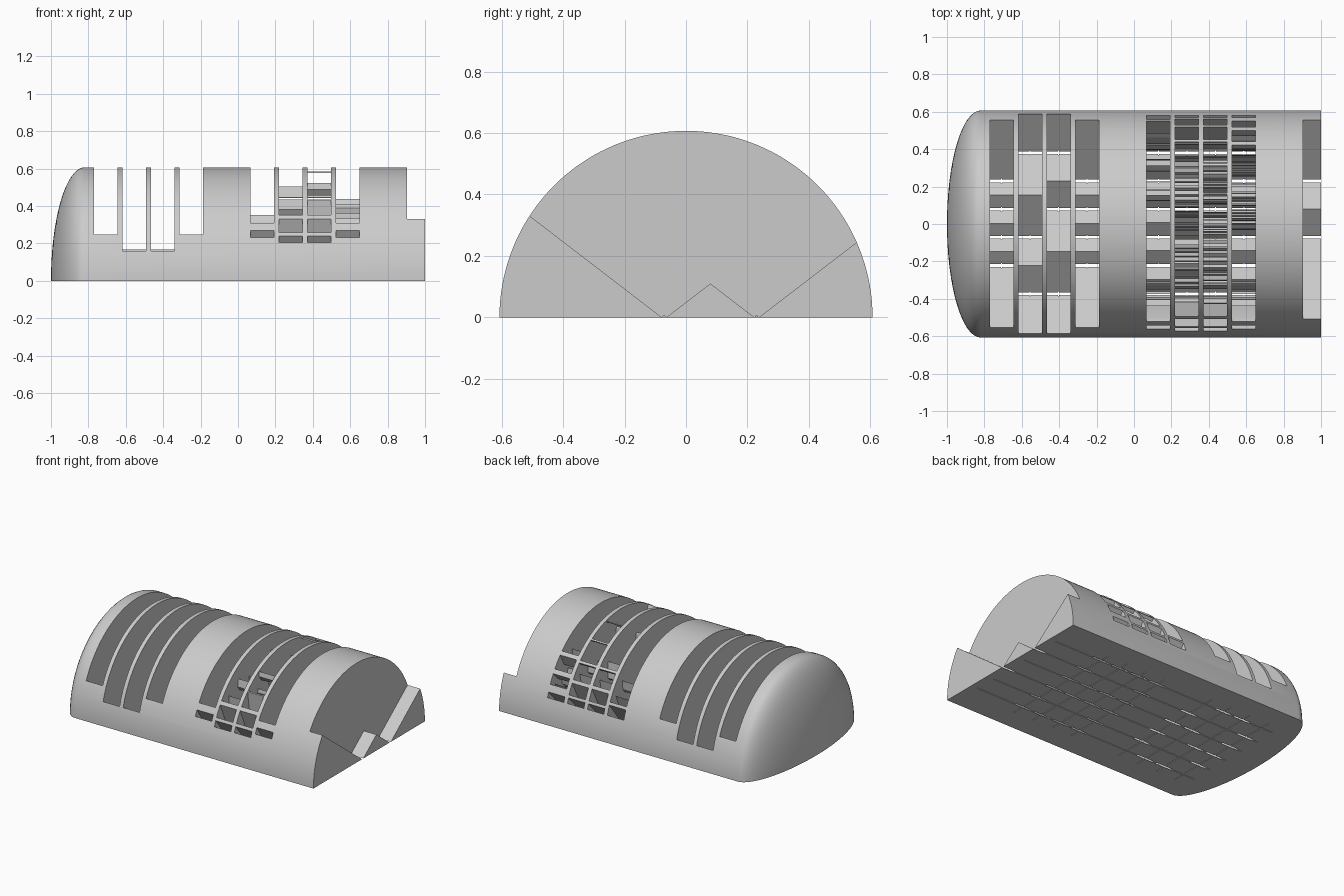
import bpy, bmesh, math

cube = bpy.data.objects.get("Cube")
if cube:
    bpy.data.objects.remove(cube, do_unlink=True)

RADIUS, DOME, SEGS = 0.607, 0.18, 72
PITCH, SLOT = 0.1522, 0.125      # column spacing and slot width
ROW_STEP, SLIT = 0.1505, 0.007   # row spacing and half width of the floor slits

# Pixel patterns, top row first
ZERO = ["0110", "1001", "1011", "1101", "1001", "0110"]
TWO = ["0110", "1001", "0001", "0110", "1000", "1111"]
FOUR = ["1001", "1001", "1111", "0001", "0001", "0001"]

grey = bpy.data.materials.new("light_grey")
grey.use_nodes = True
grey.diffuse_color = (0.6, 0.6, 0.6, 1)
grey.node_tree.nodes["Principled BSDF"].inputs["Base Color"].default_value = (0.6, 0.6, 0.6, 1)


def make_object(name, bm):
    bmesh.ops.recalc_face_normals(bm, faces=bm.faces)
    mesh = bpy.data.meshes.new(name)
    bm.to_mesh(mesh)
    bm.free()
    mesh.materials.append(grey)
    obj = bpy.data.objects.new(name, mesh)
    bpy.context.collection.objects.link(obj)
    return obj


def make_body():
    """Half cylinder with a rounded end at -x and a flat end at +x."""
    bm = bmesh.new()
    steps = 16
    profile = [(1.0, RADIUS)]
    for i in range(steps):
        a = math.pi / 2 * i / steps
        profile.append((-1 + DOME - DOME * math.sin(a), RADIUS * math.cos(a)))
    rings = []
    for x, r in profile:
        angles = [math.pi * j / SEGS for j in range(SEGS + 1)]
        rings.append([bm.verts.new((x, r * math.cos(a), r * math.sin(a))) for a in angles])
    for r0, r1 in zip(rings, rings[1:]):
        for j in range(SEGS):
            bm.faces.new((r0[j], r0[j + 1], r1[j + 1], r1[j]))
    tip = bm.verts.new((-1, 0, 0))
    for j in range(SEGS):
        bm.faces.new((rings[-1][j], rings[-1][j + 1], tip))
    bm.faces.new(rings[0])
    bm.faces.new([r[0] for r in rings] + [tip] + [r[-1] for r in reversed(rings)])
    return make_object("half_cylinder_body", bm)


cutters = []


def prism(points, x0, x1):
    """Cutter with a y-z outline, extruded along x."""
    bm = bmesh.new()
    a = [bm.verts.new((x0, y, z)) for y, z in points]
    b = [bm.verts.new((x1, y, z)) for y, z in points]
    bm.faces.new(a)
    bm.faces.new(b)
    n = len(points)
    for i in range(n):
        bm.faces.new((a[i], a[(i + 1) % n], b[(i + 1) % n], b[i]))
    obj = make_object("slot_cutter", bm)
    obj.hide_render = True
    cutters.append(obj)


def wedge(row, x0, x1, angle, half):
    """Light path fanning out from a floor slit."""
    y = 0.004 + (row - 2.5) * ROW_STEP
    lo, hi = math.radians(angle - half), math.radians(angle + half)
    prism([(y - SLIT, -0.02), (y + SLIT, -0.02), (y + SLIT, 0),
           (y + SLIT + 2 * math.sin(hi), 2 * math.cos(hi)),
           (y - SLIT + 2 * math.sin(lo), 2 * math.cos(lo)), (y - SLIT, 0)], x0, x1)


def cut_pattern(pattern, start, angle, half):
    for row, line in enumerate(pattern):
        for col, lit in enumerate(line):
            if lit == "1":
                x = start + (3 - col) * PITCH
                wedge(row, x, x + SLOT, angle, half)


body = make_body()

# Wide slots near the rounded end, and the open notch at the flat end
cut_pattern(ZERO, -0.77, 0, 52.5)
for row in (2, 4):
    wedge(row, 0.904, 1.1, 0, 52.5)

# Narrow fanned slots, changing pattern at each angle step
for k in range(18):
    cut_pattern((ZERO, FOUR, TWO)[k % 3], 0.068, -41 + 5.08 * k, 2.35)

# Fine grid of shallow grooves in the underside
for row in range(6):
    y = 0.004 + (row - 2.5) * ROW_STEP
    prism([(y - 0.003, -0.01), (y + 0.003, -0.01), (y + 0.003, 0.004), (y - 0.003, 0.004)], -0.8, 0.95)
for start in (-0.77, 0.068):
    for col in range(4):
        x = start + col * PITCH + SLOT / 2
        prism([(-0.45, -0.01), (0.45, -0.01), (0.45, 0.004), (-0.45, 0.004)], x - 0.003, x + 0.003)

# Cut everything out of the body, then discard the cutters
for c in cutters:
    mod = body.modifiers.new("cut", 'BOOLEAN')
    mod.operation = 'DIFFERENCE'
    mod.solver = 'MANIFOLD'
    mod.object = c
bpy.context.view_layer.update()
depsgraph = bpy.context.evaluated_depsgraph_get()
result = bpy.data.meshes.new_from_object(body.evaluated_get(depsgraph))
body.modifiers.clear()
body.data = result
for c in cutters:
    bpy.data.objects.remove(c, do_unlink=True)

bpy.ops.object.select_all(action='DESELECT')
body.select_set(True)
bpy.context.view_layer.objects.active = body
bpy.ops.object.shade_smooth_by_angle(angle=math.radians(25))
